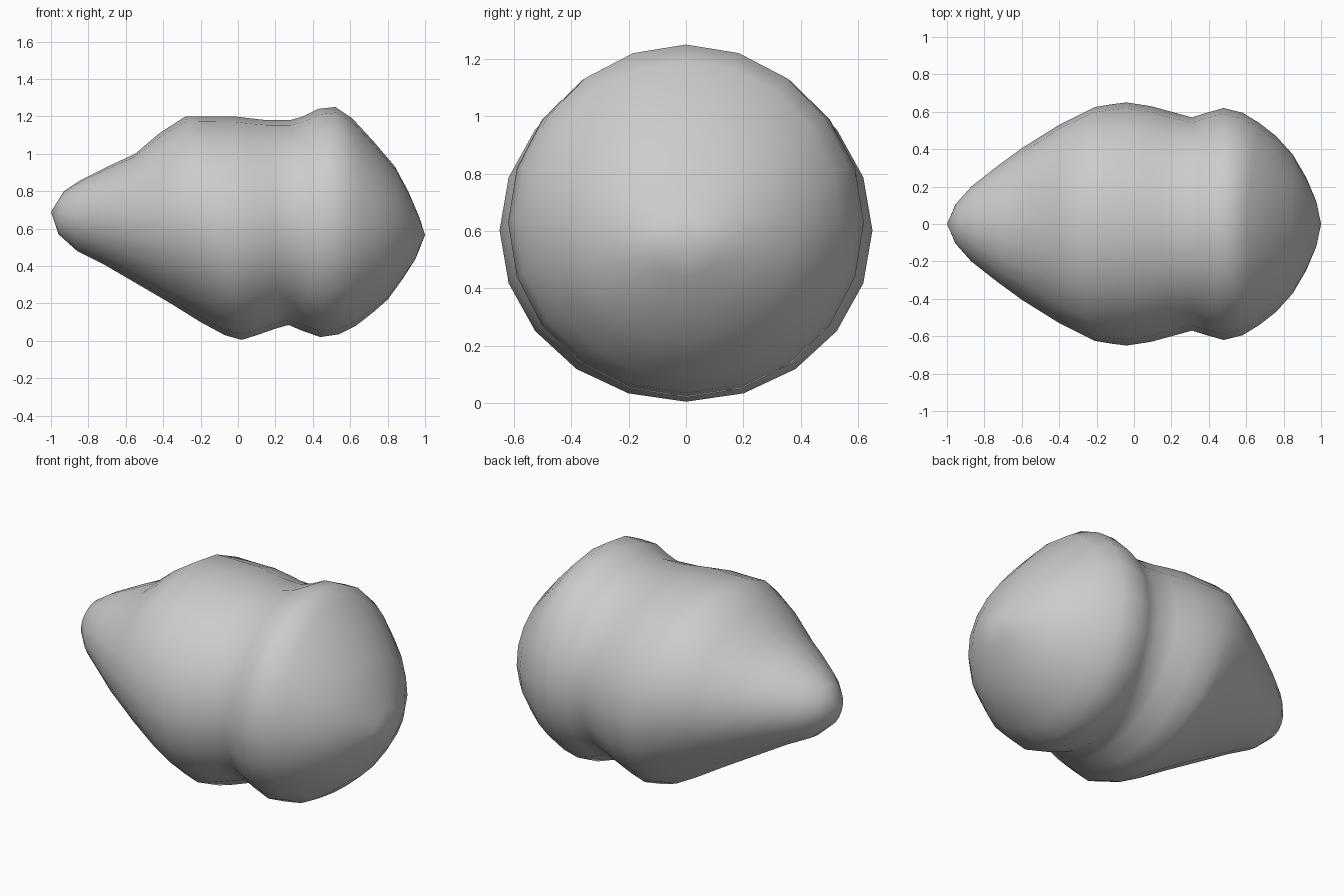
import bpy, bmesh, math

if "Cube" in bpy.data.objects:
    bpy.data.objects.remove(bpy.data.objects["Cube"])

SIDES = 20
# Rings along the body: top x, top z, bottom x, bottom z, side x, half width
RINGS = [
    (-.93, .80, -.96, .57, -.95, .11),
    (-.84, .86, -.86, .48, -.87, .20),
    (-.70, .93, -.72, .41, -.73, .31),
    (-.55, 1.0, -.60, .34, -.60, .405),
    (-.42, 1.11, -.36, .20, -.40, .53),
    (-.28, 1.2, -.20, .10, -.21, .625),
    (-.16, 1.2, -.07, .03, -.12, .64),
    (-.02, 1.2, .02, .005, -.04, .65),
    (.06, 1.19, .10, .03, .09, .63),
    (.15, 1.18, .20, .065, .20, .60),
    (.28, 1.18, .27, .085, .31, .57),
    (.35, 1.20, .34, .055, .39, .595),
    (.43, 1.24, .44, .02, .48, .62),
    (.52, 1.25, .54, .035, .58, .595),
    (.61, 1.19, .63, .08, .67, .54),
    (.73, 1.06, .72, .15, .76, .47),
    (.84, .93, .80, .22, .85, .37),
    (.91, .80, .88, .33, .92, .25),
    (.97, .66, .95, .44, .975, .12),
]
TIP, DOME_POLE = (-1, 0, .69), (1, 0, .565)


def add_ring(bm, xt, zt, xb, zb, xs, w):
    ring = []
    for i in range(SIDES):
        a = math.tau * i / SIDES
        c, s = math.cos(a), math.sin(a)
        xm = (xt + xb) / 2
        x = xm + (xt - xb) / 2 * c + (xs - xm) * s * s
        z = (zt + zb) / 2 + (zt - zb) / 2 * c
        ring.append(bm.verts.new((x, w * s, z)))
    return ring


# Pointed body, groove and domed end lofted as one skin
bm = bmesh.new()
rings = [add_ring(bm, *r) for r in RINGS]
for a, b in zip(rings, rings[1:]):
    for i in range(SIDES):
        j = (i + 1) % SIDES
        bm.faces.new((a[i], a[j], b[j], b[i]))

# Closed ends
for pole, ring in ((TIP, rings[0]), (DOME_POLE, rings[-1])):
    p = bm.verts.new(pole)
    for i in range(SIDES):
        bm.faces.new((p, ring[i], ring[(i + 1) % SIDES]))

bmesh.ops.recalc_face_normals(bm, faces=bm.faces[:])
for f in bm.faces:
    f.smooth = True
mesh = bpy.data.meshes.new("grooved_body")
bm.to_mesh(mesh)
bm.free()
body = bpy.data.objects.new("grooved_body", mesh)
bpy.context.collection.objects.link(body)
